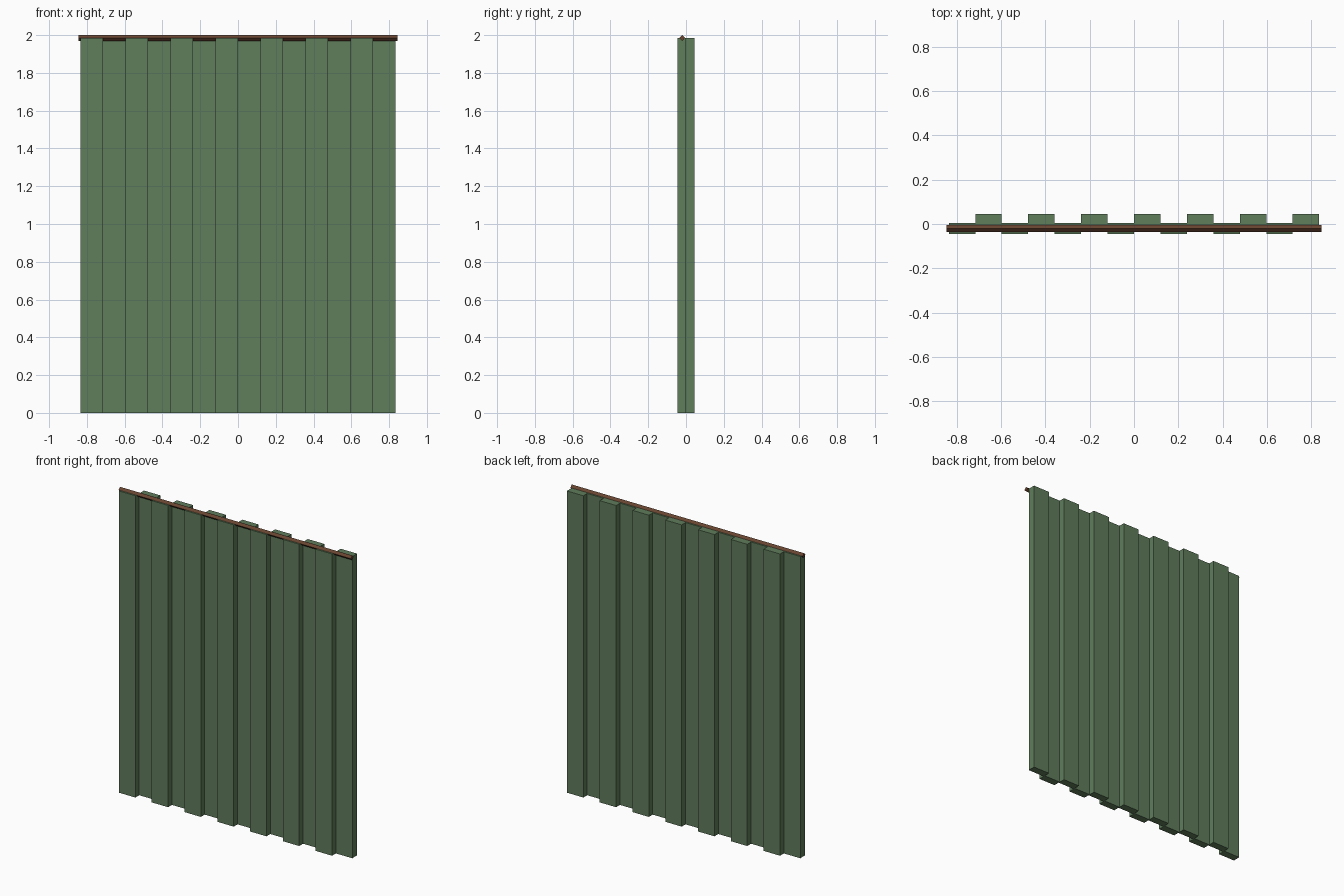
import bpy, math

if "Cube" in bpy.data.objects:
    bpy.data.objects.remove(bpy.data.objects["Cube"])

def mat(name, rgb):
    m = bpy.data.materials.new(name)
    m.diffuse_color = (*rgb, 1)
    m.use_nodes = True
    m.node_tree.nodes["Principled BSDF"].inputs["Base Color"].default_value = m.diffuse_color
    return m

green = mat("curtain green", (0.115, 0.205, 0.105))
brown = mat("rod brown", (0.14, 0.06, 0.03))

N, W, H = 14, 0.1193, 1.985

# Curtain folds: slabs alternating between front and back
for i in range(N):
    y0, y1 = (-0.045, 0.005) if i % 2 == 0 else (-0.005, 0.045)
    x = (i - (N - 1) / 2) * W
    bpy.ops.mesh.primitive_cube_add(size=1, location=(x, (y0 + y1) / 2, H / 2))
    o = bpy.context.object
    o.name = f"curtain_fold_{i + 1}"
    o.scale = (W, y1 - y0, H)
    o.data.materials.append(green)

# Four-sided rod along the top, corners up, down, front and back
bpy.ops.mesh.primitive_cylinder_add(vertices=4, radius=0.015, depth=1.69,
                                    location=(0, -0.02, 1.985),
                                    rotation=(0, math.pi / 2, 0))
rod = bpy.context.object
rod.name = "curtain_rod"
rod.data.materials.append(brown)
